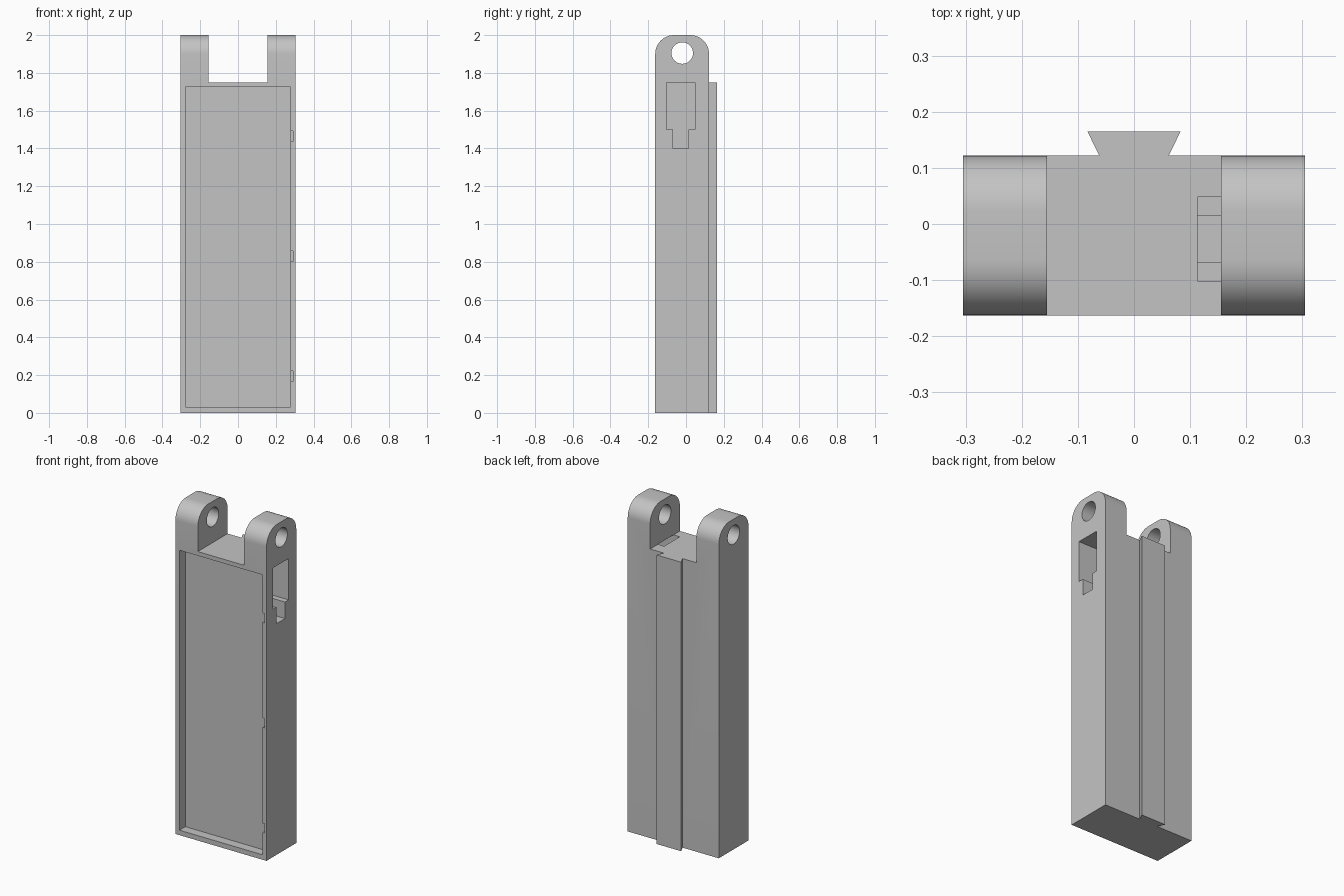
import bpy, bmesh
from math import sin, cos, pi, radians

if "Cube" in bpy.data.objects:
    bpy.data.objects.remove(bpy.data.objects["Cube"])

grey = bpy.data.materials.new("plain_grey")
grey.use_nodes = True
grey.diffuse_color = (0.55, 0.55, 0.55, 1)
grey.node_tree.nodes["Principled BSDF"].inputs["Base Color"].default_value = (0.55, 0.55, 0.55, 1)

X, FRONT, BACK = 0.305, -0.163, 0.122      # block half width, front and back
SHOULDER, TOP, R = 1.75, 2.0, 0.1          # shoulder height, lug top, lug rounding


def prism(name, points, axis, start, end):
    """Extrude a closed 2D profile along x (points are y, z) or z (points are x, y)."""
    place = (lambda p, t: (t, *p)) if axis == "x" else (lambda p, t: (*p, t))
    bm = bmesh.new()
    lower = [bm.verts.new(place(p, start)) for p in points]
    upper = [bm.verts.new(place(p, end)) for p in points]
    bm.faces.new(lower)
    bm.faces.new(upper)
    n = len(points)
    for i in range(n):
        j = (i + 1) % n
        bm.faces.new((lower[i], lower[j], upper[j], upper[i]))
    bmesh.ops.recalc_face_normals(bm, faces=bm.faces)
    mesh = bpy.data.meshes.new(name)
    bm.to_mesh(mesh)
    bm.free()
    mesh.materials.append(grey)
    obj = bpy.data.objects.new(name, mesh)
    bpy.context.collection.objects.link(obj)
    return obj


def box(name, x0, x1, y0, y1, z0, z1):
    return prism(name, [(x0, y0), (x1, y0), (x1, y1), (x0, y1)], "z", z0, z1)


def arc(cy, cz, r, a0, a1, n):
    return [(cy + r * cos(a0 + (a1 - a0) * i / n), cz + r * sin(a0 + (a1 - a0) * i / n))
            for i in range(n + 1)]


def combine(target, tool, operation):
    bpy.context.view_layer.objects.active = target
    mod = target.modifiers.new(operation, "BOOLEAN")
    mod.object, mod.operation, mod.solver = tool, operation, "EXACT"
    bpy.ops.object.modifier_apply(modifier=mod.name)
    bpy.data.objects.remove(tool)


# Block with rounded top, seen from the side
side = [(FRONT, 0), (BACK, 0)]
side += arc(BACK - R, TOP - R, R, 0, pi / 2, 12)
side += arc(FRONT + R, TOP - R, R, pi / 2, pi, 12)
body = prism("housing", side, "x", -X, X)

# Gap between the two lugs, and the pin hole through both
combine(body, box("lug_gap", -0.155, 0.155, -0.5, 0.5, SHOULDER, 2.5), "DIFFERENCE")
hole = arc(-0.02, 1.905, 0.057, 0, 2 * pi, 32)[:-1]
combine(body, prism("pin_hole", hole, "x", -0.5, 0.5), "DIFFERENCE")

# Shallow front recess with three latch notches on its left wall
combine(body, box("front_recess", -0.278, 0.278, -0.5, -0.107, 0.03, 1.725), "DIFFERENCE")
for z in (0.193, 0.83, 1.465):
    combine(body, box("latch_notch", 0.25, 0.29, -0.5, -0.13, z - 0.028, z + 0.028), "DIFFERENCE")

# Stepped pocket in the left side, open upwards inside the lug
pocket = [(-0.102, SHOULDER), (-0.102, 1.5), (-0.069, 1.5), (-0.069, 1.4),
          (0.014, 1.4), (0.014, 1.5), (0.048, 1.5), (0.048, SHOULDER)]
combine(body, prism("side_pocket", pocket, "x", 0.113, 0.5), "DIFFERENCE")

# Dovetail rail along the back
rail = [(-0.062, 0.09), (0.062, 0.09), (0.062, BACK), (0.083, 0.165), (-0.083, 0.165), (-0.062, BACK)]
combine(body, prism("dovetail_rail", rail, "z", 0, SHOULDER), "UNION")

# Smooth only the rounded surfaces
bpy.ops.object.select_all(action="DESELECT")
body.select_set(True)
bpy.context.view_layer.objects.active = body
bpy.ops.object.shade_smooth_by_angle(angle=radians(30))
